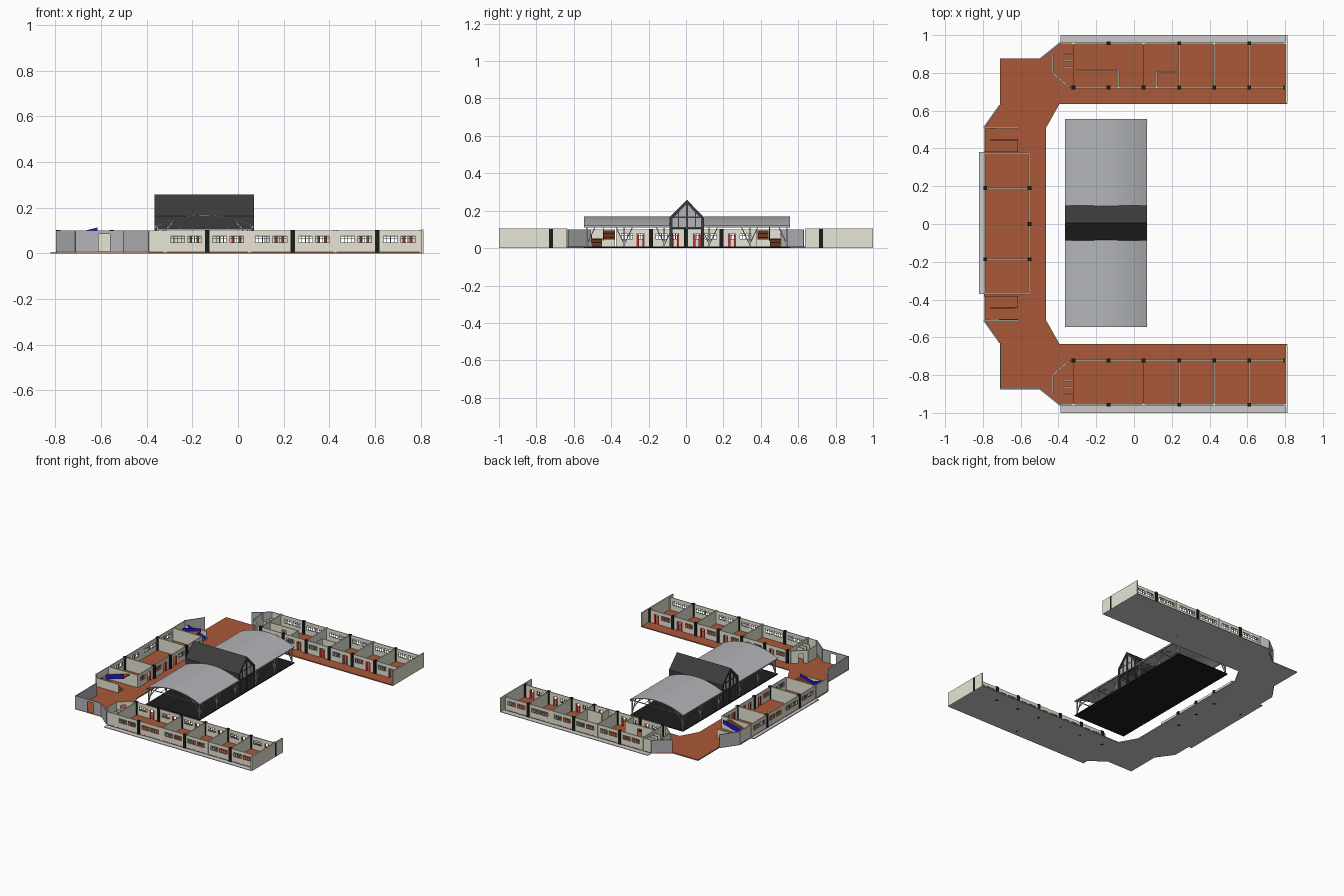
import bpy, bmesh, math
from mathutils import Vector, Matrix

if "Cube" in bpy.data.objects:
    bpy.data.objects.remove(bpy.data.objects["Cube"])

def material(name, rgb):
    m = bpy.data.materials.new(name)
    m.diffuse_color = (*rgb, 1)
    m.use_nodes = True
    m.node_tree.nodes["Principled BSDF"].inputs["Base Color"].default_value = m.diffuse_color
    return m

CREAM = material("cream_plaster", (0.80, 0.79, 0.66))
TILE = material("terracotta", (0.40, 0.10, 0.04))
BLACK = material("black", (0.012, 0.012, 0.012))
DARK = material("charcoal", (0.045, 0.045, 0.045))
RED = material("red", (0.50, 0.03, 0.03))
BLUE = material("blue", (0.01, 0.01, 0.75))
STEEL = material("steel", (0.45, 0.46, 0.48))
FRAME = material("window_frame", (0.22, 0.23, 0.25))

parts = {}
Z0, H = 0.008, 0.10

def get(name, mat=None):
    if name not in parts:
        parts[name] = (bmesh.new(), mat)
    return parts[name][0]

def box(name, mat, x0, x1, y0, y1, z0, z1):
    m = Matrix.Translation(((x0 + x1) / 2, (y0 + y1) / 2, (z0 + z1) / 2)) @ \
        Matrix.Diagonal((abs(x1 - x0), abs(y1 - y0), abs(z1 - z0), 1))
    bmesh.ops.create_cube(get(name, mat), size=1, matrix=m)

def beam(name, mat, a, b, w, h=None):
    a, b = Vector(a), Vector(b)
    d = b - a
    m = Matrix.Translation((a + b) / 2) @ d.to_track_quat('X', 'Z').to_matrix().to_4x4() @ \
        Matrix.Diagonal((d.length, w, h or w, 1))
    bmesh.ops.create_cube(get(name, mat), size=1, matrix=m)

def plate(name, mat, pts, offset):
    """Closed polygon of 3D points, extruded by an offset."""
    bm = get(name, mat)
    f = bm.faces.new([bm.verts.new(p) for p in pts])
    r = bmesh.ops.extrude_face_region(bm, geom=[f], use_keep_orig=True)
    bmesh.ops.translate(bm, vec=offset, verts=[v for v in r['geom'] if isinstance(v, bmesh.types.BMVert)])
    bmesh.ops.recalc_face_normals(bm, faces=bm.faces)

def wall(name, a, b, holes=(), mat=CREAM, t=0.007, z1=H):
    """Wall from a to b; holes are (start, end, bottom, top) along its length."""
    a, b = Vector(a), Vector(b)
    L = (b - a).length
    u = (b - a) / L
    def piece(s0, s1, lo, hi):
        if s1 - s0 > 1e-4 and hi - lo > 1e-4:
            p, q, z = a + u * s0, a + u * s1, (lo + hi) / 2
            beam(name, mat, (*p, z), (*q, z), t, hi - lo)
    s = 0
    for h0, h1, lo, hi in sorted(holes):
        piece(s, h0, Z0, z1)
        piece(h0, h1, Z0, lo)
        piece(h0, h1, hi, z1)
        s = h1
    piece(s, L, Z0, z1)

def bay_wall(prefix, a, b, doors=False):
    """One bay: two barred windows, or a window and a red door pair."""
    a, b = Vector(a), Vector(b)
    L = (b - a).length
    u = (b - a) / L
    lo, hi = 0.045, 0.078
    wins = [(0.13 * L, 0.47 * L), (0.53 * L, 0.87 * L)]
    holes = [(s, e, lo, hi) for s, e in wins]
    if doors:
        wins = wins[:1]
        d0, d1 = 0.58 * L, 0.58 * L + 0.042
        holes = [(*wins[0], lo, hi), (d0, d1, Z0, 0.075)]
        for s in (d0 + 0.006, d1 - 0.006):
            p, q = a + u * (s - 0.006), a + u * (s + 0.006)
            beam(prefix + "_doors", RED, (*p, 0.041), (*q, 0.041), 0.004, 0.066)
    wall(prefix + "_walls", a, b, holes)
    for s, e in wins:
        for i in range(5):
            p = a + u * (s + (e - s) * i / 4)
            beam(prefix + "_window_bars", FRAME, (*p, lo), (*p, hi), 0.003)
        for z in (lo + 0.0015, 0.066, hi - 0.0015):
            beam(prefix + "_window_bars", FRAME, (*(a + u * s), z), (*(a + u * e), z), 0.003)

def column(x, y, mat=BLACK, r=0.010, h=0.103):
    box("black_columns" if mat is BLACK else "pale_columns", mat, x - r, x + r, y - r, y + r, 0, h)

# U-shaped slab with terracotta floor
def outline(edge):
    half = [(0.81, 0.635), (-0.395, 0.635), (-0.465, 0.51)]
    back = [(-0.795, 0.51), (-0.71, 0.63), (-0.71, 0.875), (-0.5, 0.875), (-0.39, 0.96), (-0.39, edge), (0.81, edge)]
    south = lambda pts: [(x, -y) for x, y in reversed(pts)]
    return half + south(half) + south(back) + back[::-1][::-1]
plate("base_slab", None, [(x, y, 0) for x, y in outline(1.0)], (0, 0, 0.004))
plate("floor_tiles", TILE, [(x, y, 0.004) for x, y in outline(0.962)], (0, 0, 0.004))
box("back_ledge", None, -0.82, -0.795, -0.37, 0.38, 0, 0.006)

# Two classroom wings
xs = [-0.32, -0.135, 0.05, 0.24, 0.425, 0.61, 0.802]
for s, n in ((-1, "south_wing"), (1, "north_wing")):
    yo, yi = s * 0.957, s * 0.722
    for i, (x0, x1) in enumerate(zip(xs, xs[1:])):
        bay_wall(n, (x0, yo), (x1, yo))
        bay_wall(n, (x0, yi), (x1, yi), True)
    for x in (-0.32, 0.05, 0.24, 0.425, 0.61):
        wall(n + "_partitions", (x, yo), (x, yi))
    for i, x in enumerate(xs):
        column(x, yi)
        column(x, yo, BLACK if i % 2 else CREAM, 0.010 if i % 2 else 0.007)
    box(n + "_end_wall", CREAM, 0.803, 0.812, s * 0.637, s * 1.0, 0, 0.105)
    # washroom at the inner end
    wall(n + "_washroom", (-0.39, yo), (-0.32, yo))
    wall(n + "_washroom", (-0.345, s * 0.725), (-0.32, s * 0.725))
    wall(n + "_washroom", (-0.43, s * 0.80), (-0.345, s * 0.725), [(0.03, 0.065, Z0, 0.075)])
    wall(n + "_washroom", (-0.43, s * 0.80), (-0.43, s * 0.90))
    for k in range(3):
        y = s * (0.83 + 0.035 * k)
        wall(n + "_washroom", (-0.375, y), (-0.32, y), z1=0.085)
    # angled corner wall
    wall("corner_walls", (-0.5, s * 0.872), (-0.39, s * 0.96), mat=STEEL)
    wall("corner_walls", (-0.71, s * 0.63), (-0.795, s * 0.51), mat=STEEL)
wall("corner_walls", (-0.71, -0.872), (-0.5, -0.872), [(0.10, 0.15, Z0, 0.085)], STEEL)
wall("corner_walls", (-0.707, -0.872), (-0.707, -0.63), mat=STEEL)
wall("office_partitions", (-0.31, 0.815), (-0.08, 0.815), [(0.1, 0.13, Z0, 0.075)])
wall("office_partitions", (-0.08, 0.815), (-0.08, 0.725))
wall("office_partitions", (0.12, 0.805), (0.235, 0.805))
wall("office_partitions", (0.12, 0.805), (0.12, 0.725))

# Rear block with two stairwells
ys = [-0.37, -0.187, 0.0, 0.19, 0.375]
for y0, y1 in zip(ys, ys[1:]):
    bay_wall("rear_block", (-0.79, y0), (-0.79, y1))
    a, b = ((-0.555, y0), (-0.555, y1))
    bay_wall("rear_block", *((a, b) if y1 <= 0 else (b, a)), True)
for y in (-0.37, -0.187, 0.19, 0.375):
    wall("rear_partitions", (-0.79, y), (-0.555, y))
for y in (-0.187, 0.0, 0.19):
    column(-0.553, y)
    if y:
        column(-0.787, y)
for s, n in ((-1, "south_stair"), (1, "north_stair")):
    wall(n + "_walls", (-0.79, s * 0.38), (-0.79, s * 0.51))
    wall(n + "_walls", (-0.79, s * 0.51), (-0.61, s * 0.51), z1=0.07)
    N = 10
    for k in range(N):
        x = -0.615 - 0.0145 * k
        z = Z0 + 0.0042 * (k + 1)
        box(n + "_lower_flight", TILE, x - 0.0145, x, s * 0.448, s * 0.505, z - 0.007, z)
        x = -0.76 + 0.0145 * k
        z = 0.052 + 0.0042 * (k + 1)
        box(n + "_upper_flight", TILE, x, x + 0.0145, s * 0.382, s * 0.442, z - 0.007, z)
    box(n + "_landing", TILE, -0.787, -0.76, s * 0.382, s * 0.505, 0.045, 0.052)
    # blue balustrade between and beside the flights
    for y, za, zb in ((0.445, 0.062, 0.104), (0.505, 0.062, 0.02)):
        plate(n + "_balustrade", BLUE,
              [(-0.76, s * y, za - 0.02), (-0.615, s * y, zb - 0.02), (-0.615, s * y, zb + 0.01), (-0.76, s * y, za + 0.015)],
              (0, 0.003, 0))

# Central covered court: floor and barrel roofs
X0, X1, YS, YN = -0.365, 0.07, -0.545, 0.555
box("court_floor", BLACK, X0, X1, YS, YN, 0, 0.006)
def arc(t, up=0.0):
    return (X0 + (X1 - X0) * t, 0.115 + 0.05 * (1 - (2 * t - 1) ** 2) + up)
def vault(name, y0, y1):
    lo = [arc(i / 24) for i in range(25)]
    hi = [arc(i / 24, 0.005) for i in range(24, -1, -1)]
    plate(name, STEEL, [(x, y0, z) for x, z in lo + hi], (0, y1 - y0, 0))
vault("south_barrel_roof", YS, -0.085)
vault("north_barrel_roof", 0.095, YN)

# Branching steel supports and arched trusses
for y in (-0.53, -0.33, -0.115, 0.125, 0.34, 0.54):
    for x in (X0 + 0.012, X1 - 0.012):
        beam("roof_posts", STEEL, (x, y, 0), (x, y, 0.116), 0.008)
        for d in (-0.045, 0.045):
            if YS < y + d < YN:
                beam("roof_struts", STEEL, (x, y, 0.02), (x, y + d, 0.114), 0.005)
        dx = 0.07 if x < -0.1 else -0.07
        beam("roof_struts", STEEL, (x, y, 0.05), (x + dx, y, arc((x + dx - X0) / (X1 - X0))[1]), 0.005)
    beam("tie_beams", STEEL, (X0, y, 0.113), (X1, y, 0.113), 0.005)
    for k in range(1, 8):
        (xa, za), (xb, _) = arc(k / 8), arc((k - 1) / 8)
        beam("truss_webs", STEEL, (xa, y, za), (xb if k < 5 else xa + 0.054, y, 0.114), 0.003)
for x in (X0 + 0.006, X1 - 0.006):
    for y0, y1 in ((YS, -0.085), (0.095, YN)):
        beam("edge_beams", STEEL, (x, y0, 0.114), (x, y1, 0.114), 0.008)

# Central gabled hall roof with glazed gable frames
C, W = 0.005, 0.092
for s in (-1, 1):
    plate("gable_roof", DARK, [(X0, C, 0.258), (X1, C, 0.258), (X1, C + s * W, 0.165), (X0, C + s * W, 0.165)], (0, 0, -0.008))
    box("side_panels", DARK, X0, X1, C + s * (W - 0.006), C + s * W, 0.105, 0.165)
for x in (X0 + 0.008, X1 - 0.008):
    plate("gable_glazing", STEEL, [(x, C - W + 0.01, 0.105), (x, C + W - 0.01, 0.105), (x, C + W - 0.01, 0.16),
                                   (x, C, 0.245), (x, C - W + 0.01, 0.16)], (0.002, 0, 0))
    beam("gable_frame", DARK, (x, C, 0), (x, C, 0.25), 0.012)
    beam("gable_frame", DARK, (x, C - W, 0.108), (x, C + W, 0.108), 0.012)
    beam("gable_frame", DARK, (x, C - 0.08, 0.165), (x, C + 0.08, 0.165), 0.006)
    for s in (-1, 1):
        beam("gable_frame", DARK, (x, C + s * (W - 0.008), 0), (x, C + s * (W - 0.008), 0.165), 0.016)
        beam("gable_frame", DARK, (x, C + s * (W - 0.006), 0.158), (x, C, 0.247), 0.014)
        beam("gable_frame", DARK, (x, C + s * 0.045, 0.11), (x, C + s * 0.045, 0.2), 0.006)

# Turn the collected parts into objects
for name, (bm, mat) in parts.items():
    me = bpy.data.meshes.new(name)
    bm.to_mesh(me)
    bm.free()
    ob = bpy.data.objects.new(name, me)
    bpy.context.collection.objects.link(ob)
    if mat:
        me.materials.append(mat)
    if "barrel_roof" in name:
        bpy.context.view_layer.objects.active = ob
        ob.select_set(True)
        bpy.ops.object.shade_smooth_by_angle(angle=math.radians(30))
        ob.select_set(False)
